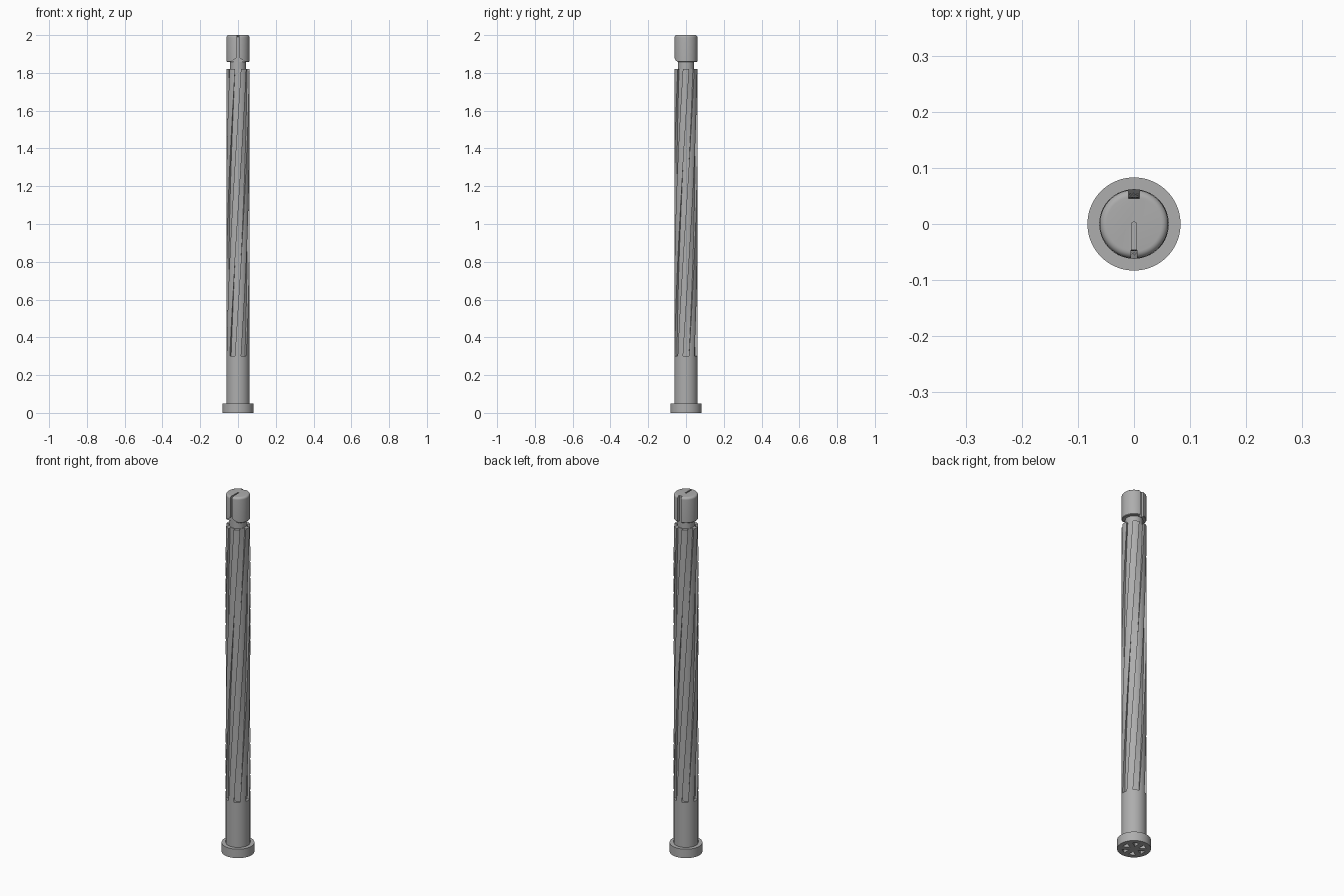
import bpy, bmesh
from math import sin, cos, pi, radians, sqrt

if "Cube" in bpy.data.objects:
    bpy.data.objects.remove(bpy.data.objects["Cube"], do_unlink=True)

steel = bpy.data.materials.new("grey steel")
steel.use_nodes = True
steel.diffuse_color = (0.42, 0.42, 0.42, 1)
steel.node_tree.nodes["Principled BSDF"].inputs["Base Color"].default_value = (0.42, 0.42, 0.42, 1)


def make(name, bm):
    bmesh.ops.recalc_face_normals(bm, faces=bm.faces)
    mesh = bpy.data.meshes.new(name)
    bm.to_mesh(mesh)
    bm.free()
    mesh.materials.append(steel)
    ob = bpy.data.objects.new(name, mesh)
    bpy.context.collection.objects.link(ob)
    return ob


def activate(ob):
    bpy.ops.object.select_all(action='DESELECT')
    ob.select_set(True)
    bpy.context.view_layer.objects.active = ob


def smooth(ob):
    activate(ob)
    bpy.ops.object.shade_smooth_by_angle(angle=radians(30))


def loft(name, rings):
    """Skin a stack of equal rings of points and close both ends."""
    bm = bmesh.new()
    loops = [[bm.verts.new(p) for p in ring] for ring in rings]
    for a, b in zip(loops, loops[1:]):
        for i in range(len(a)):
            j = (i + 1) % len(a)
            bm.faces.new((a[i], a[j], b[j], b[i]))
    bm.faces.new(loops[0])
    bm.faces.new(loops[-1])
    return make(name, bm)


def turned(name, profile, n=72):
    return loft(name, [[(r * cos(2 * pi * i / n), r * sin(2 * pi * i / n), z)
                        for i in range(n)] for r, z in profile])


def prism(outline, place, start, end):
    return loft("cutter", [[place(u, v, w) for u, v in outline] for w in (start, end)])


def cut(ob, cutter):
    mod = ob.modifiers.new("cut", 'BOOLEAN')
    mod.operation = 'DIFFERENCE'
    mod.solver = 'EXACT'
    mod.object = cutter
    activate(ob)
    bpy.ops.object.modifier_apply(modifier=mod.name)
    bpy.data.objects.remove(cutter, do_unlink=True)


def along_z(u, v, w):
    return (u, v, w)


def along_y(u, v, w):
    return (u, w, v)


def box(x0, x1, y0, y1):
    return [(x0, y0), (x1, y0), (x1, y1), (x0, y1)]


# Fluted shaft: six square grooves turning a quarter revolution
R, FLOOR, HALF = 0.062, 0.046, 0.0155
LOW, HIGH, TWIST = 0.30, 1.82, pi / 2
wall = sqrt(R * R - HALF * HALF)
edge = math_edge = pi / 6 - (pi / 6 - radians(14.5))


def section(z):
    turn = TWIST * (z - LOW) / (HIGH - LOW)
    pts = []
    for k in range(6):
        c = k * pi / 3 + turn
        for x, y in ((wall, -HALF), (FLOOR, -HALF), (FLOOR, HALF), (wall, HALF)):
            pts.append((x * cos(c) - y * sin(c), x * sin(c) + y * cos(c), z))
        for s in range(1, 6):
            a = c + edge + (pi / 3 - 2 * edge) * s / 6
            pts.append((R * cos(a), R * sin(a), z))
    return pts


LAYERS = 60
smooth(loft("fluted_shaft", [section(LOW + (HIGH - LOW) * i / LAYERS) for i in range(LAYERS + 1)]))

# Plain lower shaft and neck
smooth(turned("lower_shaft", [(R, 0.05), (R, LOW)]))
smooth(turned("neck", [(0.043, HIGH), (0.043, 1.87)]))

# Base flange with six wedge pockets underneath
flange = turned("base_flange", [(0.083, 0), (0.083, 0.05)])
for k in range(6):
    a = k * pi / 3
    wedge = [(0.024, 0), (0.058, -0.018), (0.058, 0.018)]
    outline = [(x * cos(a) - y * sin(a), x * sin(a) + y * cos(a)) for x, y in wedge]
    cut(flange, prism(outline, along_z, -0.01, 0.04))
smooth(flange)

# Head with a rounded top rim
CAP, F = 0.061, 0.012
rim = [(CAP - F + F * cos(t * pi / 12), 2 - F + F * sin(t * pi / 12)) for t in range(7)]
head = turned("head", [(CAP - 0.003, 1.858), (CAP, 1.861)] + rim)

# Front guide slit with a flared mouth, shallow top line, rear keyway
flare = [(0.005 + 0.05 * (t / 6) ** 2, 1.89 - 0.035 * t / 6) for t in range(7)]
side = [(0.005, 2.01)] + flare + [(0.055, 1.84)]
cut(head, prism(side + [(-x, z) for x, z in reversed(side)], along_y, -0.08, -0.046))
top_line = box(-0.0035, 0.0035, -0.08, 0.002) + [(0, 0.005)]
top_line = top_line[:3] + [(0, 0.005)] + top_line[3:4]
cut(head, prism(top_line, along_z, 1.99, 2.01))
cut(head, prism(box(-0.01, 0.01, 0.045, 0.08), along_z, 1.84, 2.02))
smooth(head)
